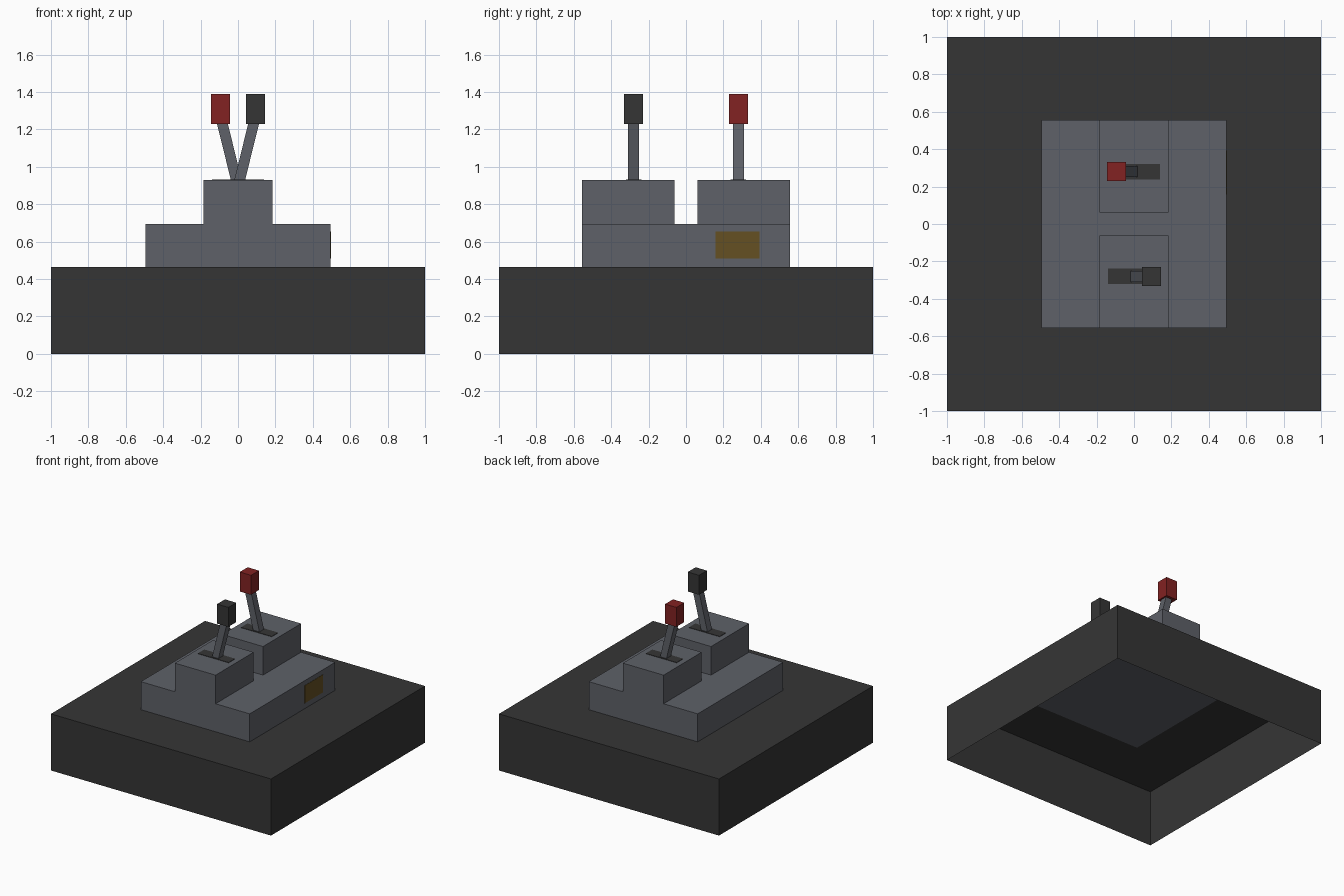
import bpy
import bmesh
from mathutils import Matrix, Vector

default = bpy.data.objects.get("Cube")
if default:
    bpy.data.objects.remove(default, do_unlink=True)


def material(name, *rgb):
    """Flat material from 0-255 display values, stored as linear."""
    linear = [((c / 255 + 0.055) / 1.055) ** 2.4 for c in rgb]
    mat = bpy.data.materials.new(name)
    mat.use_nodes = True
    mat.diffuse_color = (*linear, 1)
    bsdf = mat.node_tree.nodes["Principled BSDF"]
    bsdf.inputs["Base Color"].default_value = (*linear, 1)
    bsdf.inputs["Roughness"].default_value = 0.9
    return mat


charcoal = material("charcoal", 53, 53, 53)
steel = material("steel grey", 94, 97, 104)
red = material("dark red", 130, 34, 34)
gold = material("dull gold", 101, 80, 34)


def box(name, mat, low, high, lean=0.0, open_bottom=False):
    """Box between two corners; lean shifts the top along x."""
    low, high = Vector(low), Vector(high)
    bm = bmesh.new()
    bmesh.ops.create_cube(bm, size=1)
    bmesh.ops.transform(bm, verts=bm.verts, matrix=Matrix.Translation((low + high) / 2)
                        @ Matrix.Diagonal((high - low).to_4d()))
    middle = (low.z + high.z) / 2
    for v in bm.verts:
        if v.co.z > middle:
            v.co.x += lean
    if open_bottom:
        under = [f for f in bm.faces if f.normal.z < -0.9 or f.calc_center_median().z < low.z + 1e-4]
        bmesh.ops.delete(bm, geom=under, context='FACES_ONLY')
    mesh = bpy.data.meshes.new(name)
    bm.to_mesh(mesh)
    bm.free()
    mesh.materials.append(mat)
    obj = bpy.data.objects.new(name, mesh)
    bpy.context.collection.objects.link(obj)
    return obj


# Hollow plinth and lower housing
box("plinth", charcoal, (-1, -1, 0), (1, 1, 0.465), open_bottom=True)
box("housing", steel, (-0.495, -0.555, 0.465), (0.495, 0.555, 0.695))

# Label plate on the left side
box("label_plate", gold, (0.49, 0.158, 0.51), (0.497, 0.394, 0.655))

# Two lever units, leaning opposite ways
for name, side, grip in (("front", -1, charcoal), ("back", 1, red)):
    y = 0.28 * side
    lean = -side
    tower_y = 0.308 * side
    box(name + "_tower", steel, (-0.185, tower_y - 0.247, 0.695),
        (0.185, tower_y + 0.247, 0.93))
    box(name + "_slot", charcoal, (-0.14, y - 0.042, 0.926), (0.14, y + 0.042, 0.933))
    foot = 0.009 * lean
    box(name + "_lever", steel, (foot - 0.029, y - 0.029, 0.93),
        (foot + 0.029, y + 0.029, 1.24), lean=0.077 * lean)
    x = 0.093 * lean
    box(name + "_grip", grip, (x - 0.051, y - 0.051, 1.23), (x + 0.051, y + 0.051, 1.39))
